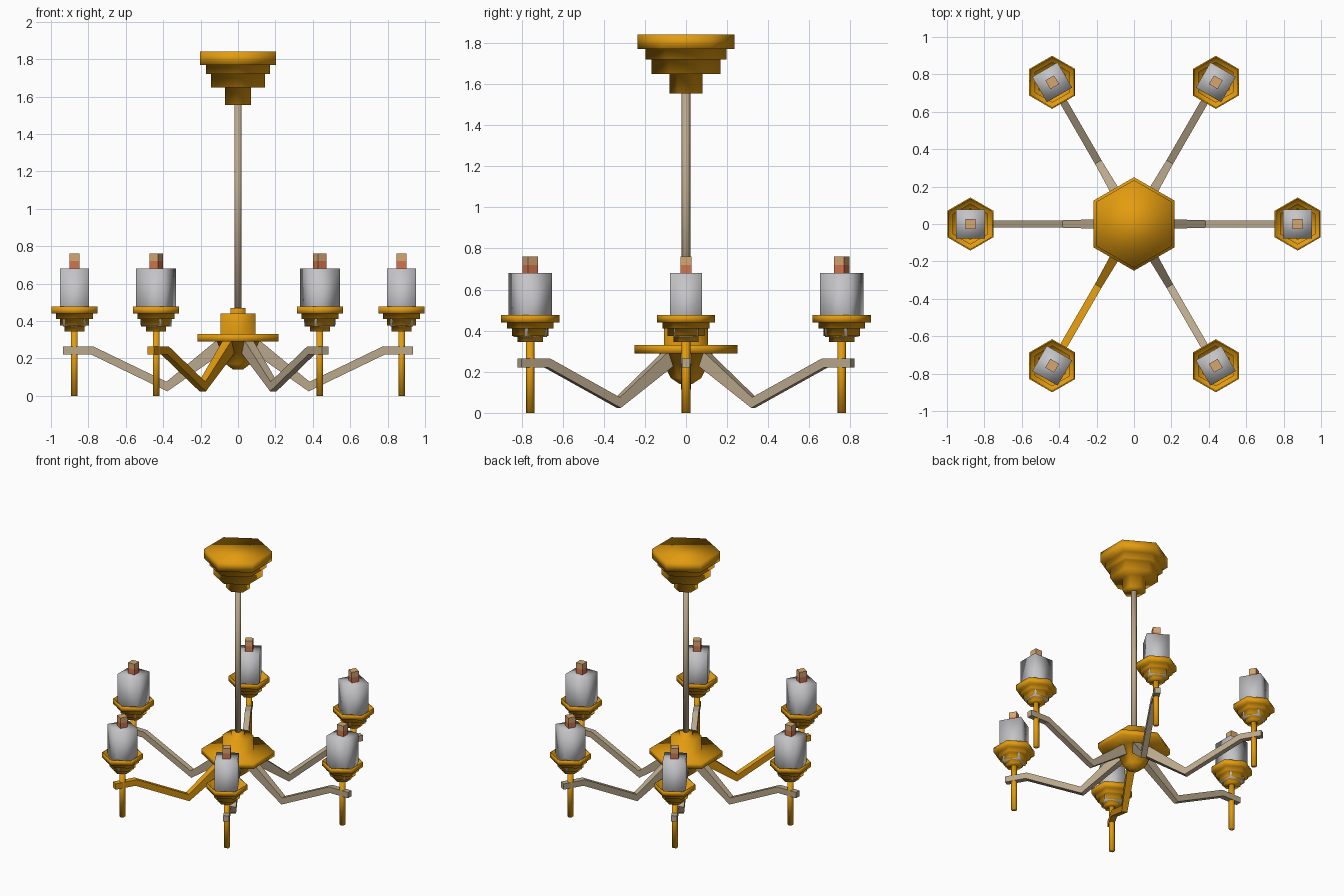
import bpy, bmesh, math
from mathutils import Vector, Matrix

if "Cube" in bpy.data.objects:
    bpy.data.objects.remove(bpy.data.objects["Cube"])


def material(name, srgb):
    m = bpy.data.materials.new(name)
    lin = [c / 12.92 if c <= 0.04045 else ((c + 0.055) / 1.055) ** 2.4 for c in srgb]
    m.diffuse_color = (*lin, 1)
    m.use_nodes = True
    m.node_tree.nodes["Principled BSDF"].inputs["Base Color"].default_value = m.diffuse_color
    return m


GOLD = material("gold", (0.89, 0.61, 0.06))
BRONZE = material("pale_bronze", (0.73, 0.66, 0.55))
WAX = material("wax_white", (0.77, 0.77, 0.78))
COPPER = material("flame_copper", (0.83, 0.46, 0.30))
TAN = material("flame_tan", (0.84, 0.65, 0.44))


def finish(bm, name, mats, smooth):
    bmesh.ops.recalc_face_normals(bm, faces=bm.faces)
    me = bpy.data.meshes.new(name)
    bm.to_mesh(me)
    bm.free()
    for m in mats:
        me.materials.append(m)
    for p in me.polygons:
        p.use_smooth = smooth
    ob = bpy.data.objects.new(name, me)
    bpy.context.collection.objects.link(ob)
    return ob


def loft(bm, rings):
    """Skin a list of equal-length point rings and cap both ends."""
    vs = [[bm.verts.new(p) for p in ring] for ring in rings]
    n = len(vs[0])
    for a, b in zip(vs, vs[1:]):
        for i in range(n):
            bm.faces.new((a[i], a[(i + 1) % n], b[(i + 1) % n], b[i]))
    bm.faces.new(vs[0])
    bm.faces.new(vs[-1])


def turned(name, profile, mats, at=(0, 0), sides=6, start=math.pi / 2, smooth=True):
    """Low-sided turned form from (radius, height) pairs."""
    bm = bmesh.new()
    loft(bm, [[(at[0] + r * math.cos(start + math.tau * i / sides),
                at[1] + r * math.sin(start + math.tau * i / sides), z)
               for i in range(sides)] for r, z in profile])
    return finish(bm, name, mats, smooth)


# Ceiling canopy, hanging rod and central hub
turned("ceiling_canopy", [(.081, 1.555), (.081, 1.65), (.168, 1.65), (.168, 1.72),
                          (.197, 1.72), (.197, 1.77), (.235, 1.77), (.235, 1.84)], [GOLD])
turned("hanging_rod", [(.021, .46), (.021, 1.56)], [BRONZE])
turned("central_hub", [(.03, .14), (.075, .17), (.13, .29), (.25, .29), (.25, .33),
                       (.108, .33), (.108, .44), (.045, .44), (.045, .47)], [GOLD])

# Arm path as (distance from centre, height, half thickness, half width)
PATH = [(.07, .285, .038, .028), (.38, .05, .022, .02), (.78, .243, .022, .02), (.935, .243, .022, .02)]


def arm(name, angle, mat):
    pts = [Vector(p[:2]) for p in PATH]
    rot = Matrix.Rotation(angle, 3, 'Z')
    rings = []
    for i, (r, z, h, w) in enumerate(PATH):
        d1 = (pts[i] - pts[i - 1]).normalized() if i else (pts[1] - pts[0]).normalized()
        d2 = (pts[i + 1] - pts[i]).normalized() if i < len(pts) - 1 else d1
        t = (d1 + d2).normalized()
        n = Vector((-t.y, t.x)) * (h / t.dot(d1))      # mitred corner
        rings.append([rot @ Vector((r + s * n.x, y * w, z + s * n.y))
                      for s, y in ((1, 1), (1, -1), (-1, -1), (-1, 1))])
    bm = bmesh.new()
    loft(bm, rings)
    finish(bm, name, [mat], False)


# Hollow stepped cup: outside going up, then inside going down
CUP = [(.062, .345), (.062, .375), (.09, .375), (.09, .41), (.114, .41), (.114, .44),
       (.142, .44), (.142, .477), (.134, .477), (.134, .447), (.107, .447), (.107, .417),
       (.083, .417), (.083, .382), (.055, .382), (.055, .355)]
Q = math.sqrt(2)

for k in range(6):
    a = math.radians(60 * k)
    at = (.875 * math.cos(a), .875 * math.sin(a))
    sq = a + math.pi / 4
    # One arm is gold, the others pale bronze
    arm(f"arm_{k + 1}", a, GOLD if k == 4 else BRONZE)
    turned(f"cup_stem_{k + 1}", [(.021, 0), (.021, .35)], [GOLD], at)
    turned(f"candle_cup_{k + 1}", CUP, [GOLD], at)
    # Square candle, narrowing inside the cup
    turned(f"candle_{k + 1}", [(.06 * Q, .37), (.062 * Q, .415), (.078 * Q, .46), (.078 * Q, .68)],
           [WAX], at, 4, sq)
    # Two-tone square flame
    f = turned(f"flame_{k + 1}", [(.027 * Q, .675), (.027 * Q, .72), (.027 * Q, .76)],
               [COPPER, TAN], at, 4, sq, False)
    for p in f.data.polygons:
        p.material_index = 1 if p.center.z > .72 else 0
